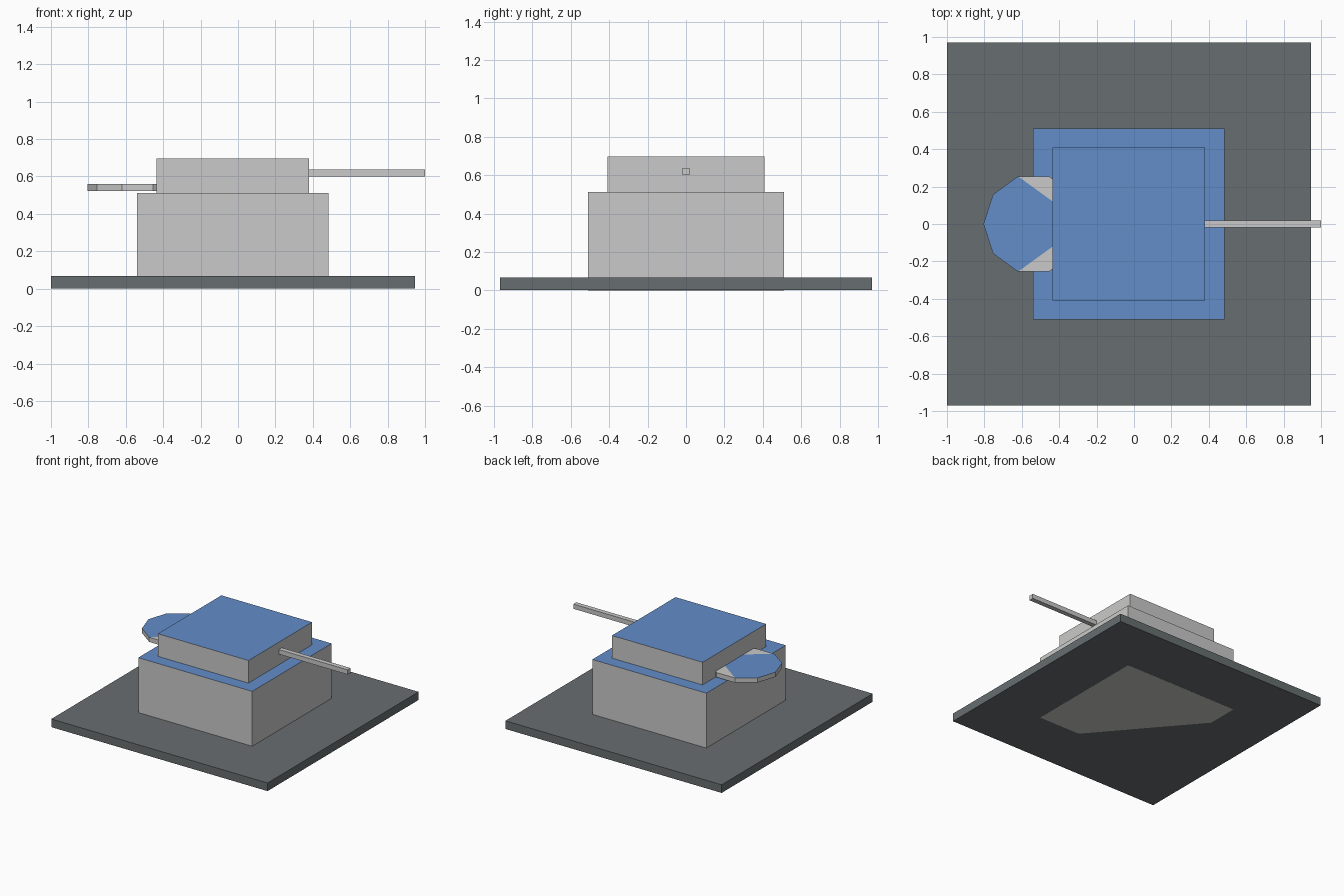
import bpy, bmesh, math

cube = bpy.data.objects.get("Cube")
if cube:
    bpy.data.objects.remove(cube, do_unlink=True)


def material(name, rgb):
    m = bpy.data.materials.new(name)
    m.use_nodes = True
    m.diffuse_color = (*rgb, 1)
    m.node_tree.nodes["Principled BSDF"].inputs["Base Color"].default_value = (*rgb, 1)
    return m


GREY = material("light grey", (0.59, 0.59, 0.585))
BLUE = material("blue", (0.125, 0.27, 0.59))
DARK = material("dark slate", (0.137, 0.155, 0.16))


def prism(name, outline, z0, z1, mats, cuts=(), blue_rule=None):
    """Extrude a flat outline; cuts join corner pairs across the top face."""
    bm = bmesh.new()
    base = bm.faces.new([bm.verts.new((x, y, z0)) for x, y in outline])
    lift = bmesh.ops.extrude_face_region(bm, geom=[base], use_keep_orig=True)["geom"]
    for v in lift:
        if isinstance(v, bmesh.types.BMVert):
            v.co.z = z1
    bmesh.ops.recalc_face_normals(bm, faces=bm.faces[:])

    def top(i):
        x, y = outline[i]
        return min((v for v in bm.verts if v.co.z > (z0 + z1) / 2),
                   key=lambda v: (v.co.x - x) ** 2 + (v.co.y - y) ** 2)

    for a, b in cuts:
        bmesh.ops.connect_vert_pair(bm, verts=[top(a), top(b)])
    bm.normal_update()
    if blue_rule:
        for f in bm.faces:
            f.material_index = int(blue_rule(f))
    mesh = bpy.data.meshes.new(name)
    bm.to_mesh(mesh)
    bm.free()
    for m in mats:
        mesh.materials.append(m)
    obj = bpy.data.objects.new(name, mesh)
    bpy.context.collection.objects.link(obj)
    return obj


def rect(x0, x1, half):
    return [(x0, -half), (x1, -half), (x1, half), (x0, half)]


def faces_up(f):
    return f.normal.z > 0.5


# Ground slab with a grey patch let into its underside
prism("base_slab", rect(-1, 0.945, 0.97), 0.001, 0.067, [DARK])
patch = [(0.485, 0.51), (-0.54, 0.51), (-0.54, 0.25), (0.11, -0.51), (0.485, -0.51)]
prism("underside_patch", patch, 0, 0.004, [GREY])

# Two stacked blocks with blue tops
prism("lower_body", rect(-0.54, 0.485, 0.51), 0.06, 0.513, [GREY, BLUE], blue_rule=faces_up)
prism("upper_body", rect(-0.435, 0.38, 0.408), 0.51, 0.697, [GREY, BLUE], blue_rule=faces_up)

# Rod on one side
prism("side_rod", rect(0.36, 1, 0.019), 0.6, 0.638, [GREY])

# Ten-sided disc on the other, its top split into a blue fan and grey corners
ring = [(-0.537 + 0.268 * math.cos(math.tau * i / 10), 0.268 * math.sin(math.tau * i / 10))
        for i in range(10)]
prism("side_disc", ring, 0.522, 0.56, [GREY, BLUE], cuts=[(0, 3), (0, 7)],
      blue_rule=lambda f: faces_up(f) and len(f.verts) > 4)
